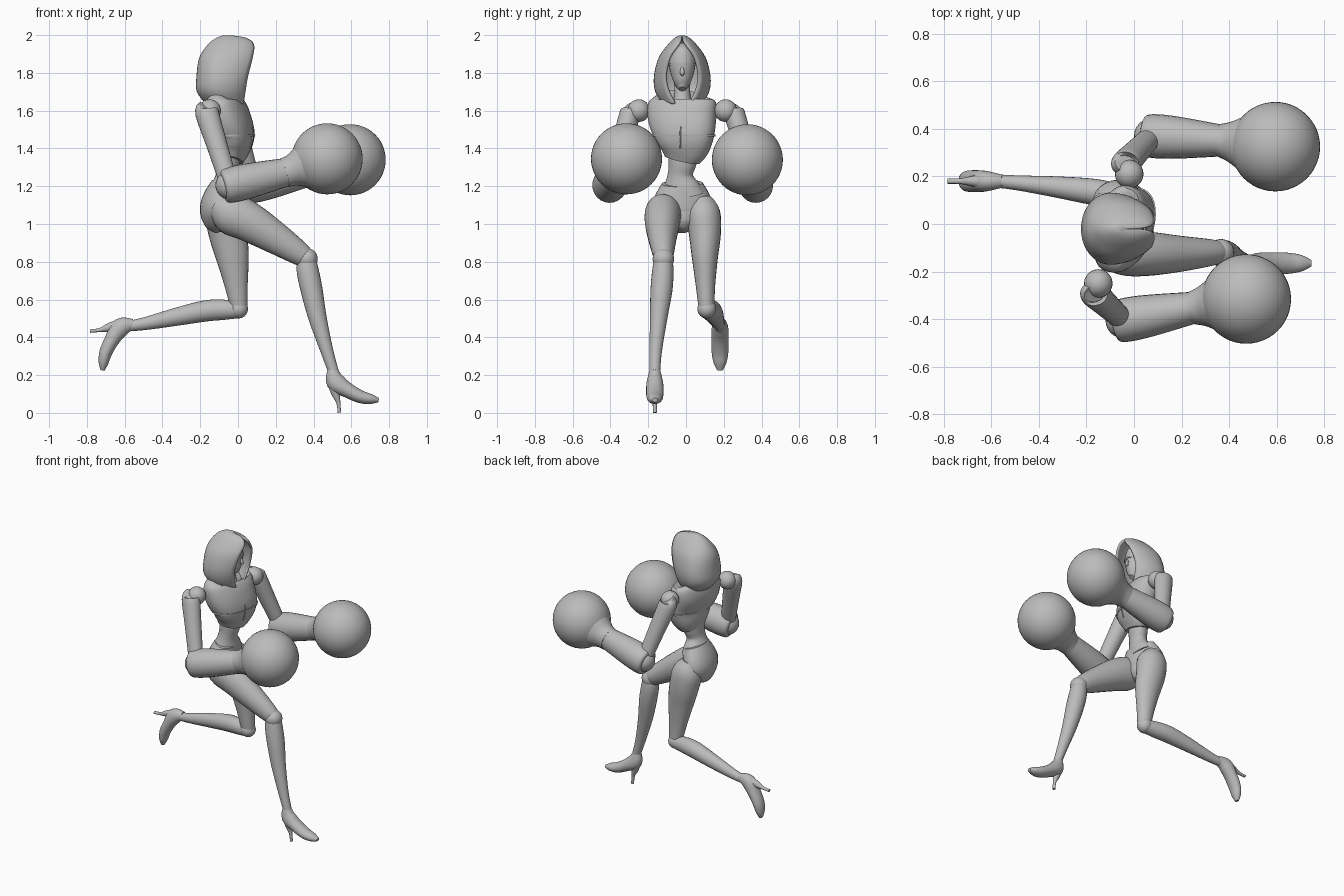
import bpy, bmesh, math
from mathutils import Vector, Matrix

if "Cube" in bpy.data.objects:
    bpy.data.objects.remove(bpy.data.objects["Cube"], do_unlink=True)

grey = bpy.data.materials.new("plain grey")
grey.use_nodes = True
grey.diffuse_color = (0.5, 0.5, 0.5, 1)
grey.node_tree.nodes["Principled BSDF"].inputs["Base Color"].default_value = (0.5, 0.5, 0.5, 1)


def finish(name, bm, angle=40):
    bmesh.ops.recalc_face_normals(bm, faces=bm.faces)
    mesh = bpy.data.meshes.new(name)
    bm.to_mesh(mesh)
    bm.free()
    mesh.materials.append(grey)
    obj = bpy.data.objects.new(name, mesh)
    bpy.context.collection.objects.link(obj)
    bpy.ops.object.select_all(action='DESELECT')
    obj.select_set(True)
    bpy.context.view_layer.objects.active = obj
    bpy.ops.object.shade_smooth_by_angle(angle=math.radians(angle))
    return obj


def smooth_rows(rows, steps=4):
    """Catmull-Rom interpolation of every column."""
    out = []
    for i in range(len(rows) - 1):
        a, b, c, d = (Vector(rows[max(0, min(len(rows) - 1, i + k))]) for k in (-1, 0, 1, 2))
        for s in range(steps):
            t = s / steps
            out.append(b + (c - a) * t / 2 + (a * 2 - b * 5 + c * 4 - d) * t * t / 2
                       + (b * 3 - a - c * 3 + d) * t ** 3 / 2)
    return out + [Vector(rows[-1])]


def tube(name, rows, side=(0, 1, 0), sides=24, box=1.0, steps=4):
    """Loft of ellipses; each row is x, y, z, half width, half depth."""
    rows = smooth_rows(rows, steps)
    bm = bmesh.new()
    rings = []
    for i, r in enumerate(rows):
        centre = Vector(r[:3])
        t = (Vector(rows[min(i + 1, len(rows) - 1)][:3]) - Vector(rows[max(i - 1, 0)][:3])).normalized()
        u = Vector(side)
        u = (u - t * u.dot(t)).normalized()
        v = t.cross(u)
        ring = []
        for k in range(sides):
            c, s = math.cos(math.tau * k / sides), math.sin(math.tau * k / sides)
            c, s = (math.copysign(abs(q) ** box, q) for q in (c, s))
            ring.append(bm.verts.new(centre + u * c * r[3] + v * s * r[4]))
        rings.append(ring)
    for a, b in zip(rings, rings[1:]):
        for k in range(sides):
            bm.faces.new((a[k], a[k - 1], b[k - 1], b[k]))
    bm.faces.new(rings[0])
    bm.faces.new(rings[-1])
    return finish(name, bm)


def ball(name, centre, r, segments=24):
    bm = bmesh.new()
    bmesh.ops.create_uvsphere(bm, u_segments=segments, v_segments=segments // 2, radius=r,
                              matrix=Matrix.Translation(centre))
    return finish(name, bm)


# Torso: shoulders and hips twist in opposite directions
chest_side = (math.sin(0.25), math.cos(0.25), 0)
hip_side = (-math.sin(0.15), math.cos(0.15), 0)
tube("chest", [(-.04, -.02, 1.34, .095, .065), (-.03, -.01, 1.4, .135, .088),
               (-.02, -.01, 1.48, .165, .1), (-.055, -.02, 1.58, .185, .105),
               (-.07, -.02, 1.655, .175, .085), (-.065, -.02, 1.675, .1, .06)],
     chest_side, 32, .85)
tube("chest_seam", [(.01, -.02, 1.66, .004, .006), (.045, -.022, 1.58, .004, .006),
                    (.078, -.03, 1.48, .004, .006), (.06, -.03, 1.4, .004, .006)], sides=8)
tube("bust_band", [(-.02, -.01, 1.462, .168, .101), (-.02, -.01, 1.474, .169, .103)],
     chest_side, 32, .85, 1)
tube("waist", [(-.045, -.01, 1.4, .09, .06), (-.05, -.02, 1.32, .075, .058),
               (-.06, -.03, 1.26, .068, .055), (-.07, -.025, 1.2, .1, .07),
               (-.08, -.02, 1.16, .12, .08)], chest_side)
tube("pelvis", [(-.07, -.02, 1.215, .11, .068), (-.09, -.02, 1.14, .15, .092),
                (-.1, -.02, 1.07, .155, .1), (-.08, -.02, 1.0, .09, .085),
                (-.07, -.02, .965, .035, .05)], hip_side, 32)

# Head inside an open hood
tube("neck", [(-.05, -.02, 1.63, .05, .05), (-.06, -.02, 1.7, .042, .042),
              (-.06, -.02, 1.8, .045, .045)])
tube("face", [(-.0, -.02, 1.715, .018, .022), (-.015, -.02, 1.745, .042, .05),
              (-.03, -.02, 1.8, .062, .07), (-.035, -.02, 1.86, .07, .075),
              (-.045, -.02, 1.92, .055, .065), (-.05, -.02, 1.955, .015, .02)])
tube("brow_band", [(-.03, -.02, 1.838, .071, .077), (-.03, -.02, 1.85, .072, .078)], steps=1)
tube("nose", [(.032, -.02, 1.835, .006, .006), (.046, -.02, 1.8, .012, .01),
              (.036, -.02, 1.788, .006, .006)], sides=10)

# Hood rows: height, back, front, half width, half opening
hood_rows = smooth_rows([(1.635, -.17, .03, .105, .04), (1.7, -.218, .04, .143, .075),
                         (1.78, -.22, .053, .15, .092), (1.88, -.205, .078, .125, .072),
                         (1.95, -.16, .085, .076, .025), (1.985, -.115, .045, .04, .004),
                         (1.998, -.08, -.03, .015, .001)])
bm = bmesh.new()
previous = None
for z, back, front, w, gap in hood_rows:
    cx = back * .55 + front * .45
    end = math.pi - math.asin(min(gap / w, 1))
    ring = []
    for k in range(33):
        a = end * (k / 16 - 1)
        c = math.cos(a)
        reach = cx - back if c > 0 else (front - cx) / -math.cos(end)
        ring.append(bm.verts.new((cx - reach * c, -.02 + w * math.sin(a), z)))
    if previous:
        for k in range(32):
            bm.faces.new((previous[k], previous[k + 1], ring[k + 1], ring[k]))
    previous = ring
bm.faces.new(previous)
hood = finish("hood", bm)
shell = hood.modifiers.new("thickness", 'SOLIDIFY')
shell.thickness = .014
shell.offset = -1


def at(p, *radii):
    return (*p, *radii)


# Arms with round gloves
def arm(tag, shoulder, elbow, wrist, glove):
    s, e, w, g = map(Vector, (shoulder, elbow, wrist, glove))
    ball(tag + "_shoulder_joint", s, .06)
    out = Vector((-.015, math.copysign(.045, s.y), -.01))
    top = s + out
    tube(tag + "_upper_arm", [at(top + Vector((0, 0, .03)), .035, .045), at(top, .055, .062),
                              at(top.lerp(e, .4), .052, .056), at(top.lerp(e, .85), .046, .05),
                              at(e, .05, .05)])
    d = (w - e).normalized()
    ball(tag + "_elbow_joint", e, .075)
    tube(tag + "_forearm", [at(e - d * .035, .07, .072), at(e - d * .015, .09, .092),
                            at(e.lerp(w, .3), .09, .094), at(w, .066, .075)])
    c = (g - w).normalized()
    tube(tag + "_cuff", [at(w - c * .015, .07, .078), at(w + c * .03, .085, .085),
                         at(w + c * .085, .115, .115)])
    ball(tag + "_glove", g, .188, 48)


arm("right", (-.15, -.25, 1.6), (-.045, -.405, 1.205), (.26, -.35, 1.275), (.472, -.315, 1.345))
arm("left", (-.02, .21, 1.6), (.075, .37, 1.205), (.375, .35, 1.275), (.594, .325, 1.34))

# Legs: leading right leg, trailing left leg
tube("right_thigh", [(-.11, -.105, 1.1, .07, .06), (-.045, -.12, 1.06, .095, .11),
                     (.06, -.125, 1.01, .093, .105), (.2, -.125, .925, .075, .085),
                     (.33, -.12, .84, .055, .062), (.37, -.12, .81, .042, .045)])
ball("right_knee", (.365, -.12, .815), .057)
tube("right_shin", [(.365, -.12, .83, .045, .045), (.368, -.122, .76, .056, .058),
                    (.39, -.13, .65, .058, .058), (.422, -.145, .5, .046, .048),
                    (.47, -.16, .33, .033, .034), (.505, -.165, .22, .028, .028)])
tube("left_thigh", [(-.09, .075, 1.13, .06, .06), (-.075, .09, 1.06, .09, .1),
                    (-.055, .1, .95, .085, .1), (-.03, .1, .83, .07, .088),
                    (-.01, .103, .68, .052, .062), (.005, .108, .56, .042, .046)])
ball("left_knee", (.003, .11, .55), .05)
tube("left_shin", [(.02, .11, .545, .04, .042), (-.07, .12, .546, .05, .053),
                   (-.17, .135, .54, .055, .056), (-.32, .155, .51, .045, .048),
                   (-.48, .172, .475, .032, .035), (-.57, .18, .46, .028, .028)])


# High-heeled feet; the trailing one is turned a quarter turn
def foot(tag, ankle, turn):
    rot = Matrix.Rotation(turn, 3, 'Y')

    def place(rows):
        return [at(Vector(ankle) + rot @ Vector((x, 0, z)), w, d) for x, z, w, d in rows]
    tube(tag + "_shoe", place([(-.005, .012, .027, .027), (.012, -.055, .043, .05),
                               (.075, -.1, .046, .04), (.145, -.135, .044, .034),
                               (.2, -.147, .034, .026), (.24, -.152, .014, .011)]))
    tube(tag + "_heel", place([(-.002, -.045, .036, .035), (.012, -.115, .022, .024),
                               (.026, -.165, .012, .011), (.032, -.219, .011, .009)]), sides=12)


foot("right", (.505, -.165, .22), 0)
foot("left", (-.565, .18, .465), math.pi / 2)
